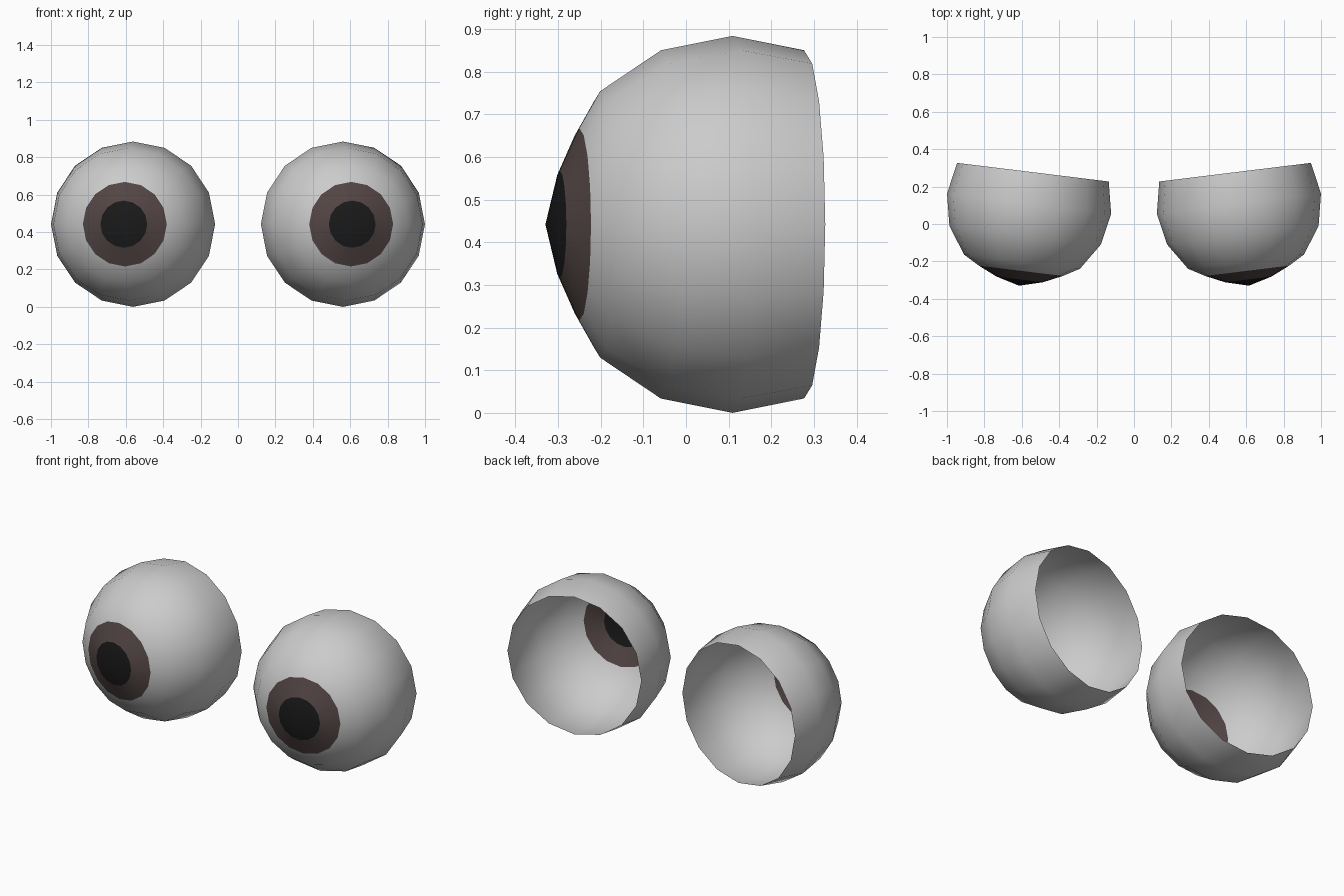
import bpy, bmesh
from math import sin, cos, pi, radians
from mathutils import Matrix

if "Cube" in bpy.data.objects:
    bpy.data.objects.remove(bpy.data.objects["Cube"])

R = 0.442          # eyeball radius
SEGS = 16          # sides around the gaze axis
TURN = radians(7)  # outward turn of each eye


def ring(deg):
    a = radians(deg)
    return (R * sin(a), R * cos(a))


def material(name, color):
    m = bpy.data.materials.new(name)
    m.diffuse_color = color
    m.use_nodes = True
    m.node_tree.nodes["Principled BSDF"].inputs["Base Color"].default_value = m.diffuse_color
    return m


def lathe(name, profile, side, mat=None):
    """Spin (radius, distance forward) points around the gaze axis (-y)."""
    place = Matrix.Translation((side * 0.561, 0.109, R)) @ Matrix.Rotation(side * TURN, 4, 'Z')
    bm = bmesh.new()
    rings = []
    for r, d in profile:
        n = SEGS if r > 0 else 1
        rings.append([bm.verts.new(place @ Matrix.Translation(
            (r * sin(2 * pi * i / SEGS), -d, r * cos(2 * pi * i / SEGS))).to_translation())
            for i in range(n)])
    for a, b in zip(rings, rings[1:]):
        for i in range(SEGS):
            j = (i + 1) % SEGS
            if len(a) == 1:
                bm.faces.new((a[0], b[i], b[j]))
            else:
                bm.faces.new((a[i], b[i], b[j], a[j]))
    for f in bm.faces:
        f.smooth = True
    bm.normal_update()
    # make the faces point away from the eyeball centre
    centre = place.to_translation()
    for f in bm.faces:
        if f.normal.dot(f.calc_center_median() - centre) < 0:
            f.normal_flip()
    me = bpy.data.meshes.new(name)
    bm.to_mesh(me)
    bm.free()
    ob = bpy.data.objects.new(name, me)
    bpy.context.collection.objects.link(ob)
    if mat:
        me.materials.append(mat)


brown = material("iris_brown", (0.085, 0.06, 0.058, 1))
black = material("pupil_black", (0.01, 0.01, 0.01, 1))
pole, pupil_edge, iris_edge = (0, R), (0.126, 0.408), (0.226, 0.362)

for side, tag in ((-1, "left"), (1, "right")):
    # white shell, open at the back
    lathe(f"eyeball_{tag}", [iris_edge] + [ring(a) for a in (45, 67.5, 90, 112.5)], side)
    # coloured band
    lathe(f"iris_{tag}", [pupil_edge, iris_edge], side, brown)
    # dark centre
    lathe(f"pupil_{tag}", [pole, pupil_edge], side, black)
